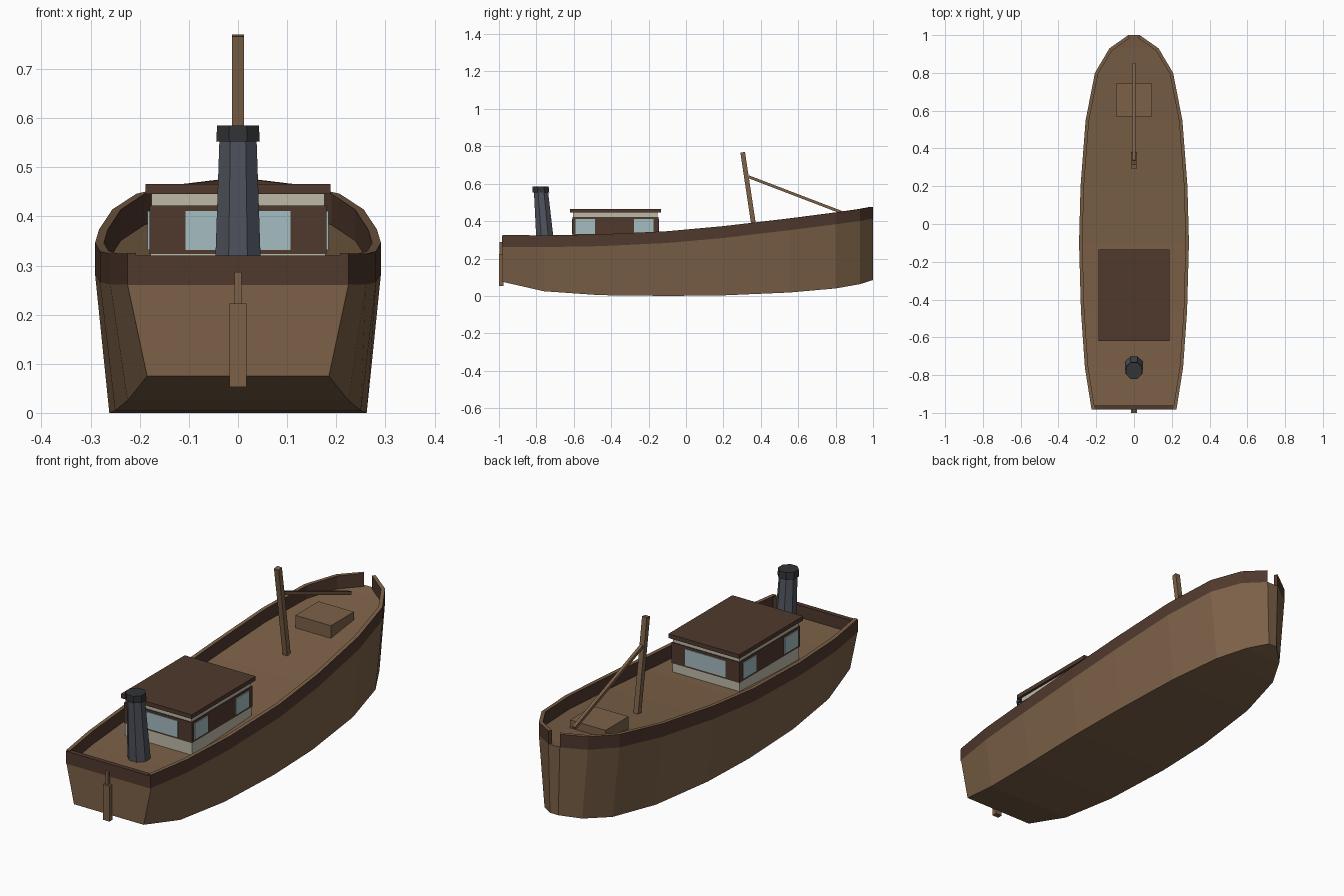
import bpy, bmesh, math
from mathutils import Vector

if "Cube" in bpy.data.objects:
    bpy.data.objects.remove(bpy.data.objects["Cube"])


def material(name, rgb):
    m = bpy.data.materials.new(name)
    lin = [((c / 255 + 0.055) / 1.055) ** 2.4 for c in rgb]
    m.diffuse_color = (*lin, 1)
    m.use_nodes = True
    m.node_tree.nodes["Principled BSDF"].inputs["Base Color"].default_value = m.diffuse_color
    return m


WOOD = material("brown wood", (124, 97, 72))
DARK = material("dark brown wood", (80, 57, 45))
CREAM = material("cream paint", (190, 186, 168))
GLASS = material("pale blue glass", (165, 188, 192))
SLATE = material("slate grey", (80, 84, 94))
BLACK = material("charcoal", (50, 51, 54))


def finish(name, bm, *mats):
    bmesh.ops.recalc_face_normals(bm, faces=bm.faces)
    me = bpy.data.meshes.new(name)
    bm.to_mesh(me)
    bm.free()
    for m in mats:
        me.materials.append(m)
    ob = bpy.data.objects.new(name, me)
    bpy.context.collection.objects.link(ob)
    return ob


def loft(bm, rings):
    """Skin a run of closed rings and cap both ends."""
    vs = [[bm.verts.new(p) for p in r] for r in rings]
    n = len(vs[0])
    for a, b in zip(vs, vs[1:]):
        for i in range(n):
            j = (i + 1) % n
            bm.faces.new((a[i], a[j], b[j], b[i]))
    bm.faces.new(vs[0])
    bm.faces.new(vs[-1])


def box(name, mat, x, y, z):
    bm = bmesh.new()
    loft(bm, [[(x[0], y[0], h), (x[1], y[0], h), (x[1], y[1], h), (x[0], y[1], h)] for h in z])
    return finish(name, bm, mat)


def beam(name, mat, a, b, w):
    """Square bar between two points in the centre plane."""
    a, b = Vector(a), Vector(b)
    side = Vector((w / 2, 0, 0))
    up = (b - a).normalized().cross(Vector((1, 0, 0))) * w / 2
    bm = bmesh.new()
    loft(bm, [[p + side + up, p - side + up, p - side - up, p + side - up] for p in (a, b)])
    return finish(name, bm, mat)


def tube(name, mat, sections, sides=8):
    """Leaning faceted tube from (y, z, radius) sections."""
    bm = bmesh.new()
    angles = [(i + 0.5) * math.tau / sides for i in range(sides)]
    loft(bm, [[(r * math.cos(t), y + r * math.sin(t), z) for t in angles] for y, z, r in sections])
    return finish(name, bm, mat)


# Hull stations: y, half width at deck, half width at bottom, bottom z, rail z
ST = [(-0.98, 0.225, 0.185, 0.075, 0.325), (-0.76, 0.26, 0.225, 0.025, 0.324),
      (-0.46, 0.281, 0.25, 0.004, 0.329), (-0.10, 0.291, 0.262, 0.0, 0.346),
      (0.20, 0.283, 0.255, 0.003, 0.373), (0.55, 0.256, 0.225, 0.018, 0.414),
      (0.80, 0.207, 0.17, 0.04, 0.446), (0.93, 0.13, 0.10, 0.063, 0.464),
      (1.0, 0.03, 0.022, 0.085, 0.476)]
RAIL = 0.063

# Flat-bottomed hull with deck
bm = bmesh.new()
loft(bm, [[(-w, y, t - RAIL), (w, y, t - RAIL), (b, y, z), (-b, y, z)] for y, w, b, z, t in ST])
finish("hull", bm, WOOD)

# Bulwark on both sides, open at the bow, with a lighter cap
bm = bmesh.new()
rings = []
for i, (y, w, b, z, t) in enumerate(ST):
    p, q = ST[max(i - 1, 0)], ST[min(i + 1, len(ST) - 1)]
    d = Vector((q[1] - p[1], q[0] - p[0])).normalized()
    xi, yi = w - d.y * 0.018, y + d.x * 0.018
    if i == 0:
        yi = y
    if i == len(ST) - 1:
        xi = 0.022
    rings.append([(w, y, t - RAIL), (w, y, t), (xi, yi, t), (xi, yi, t - RAIL)])
loft(bm, rings)
bulwark = finish("bulwark", bm, DARK, WOOD)
for f in bulwark.data.polygons:
    f.material_index = int(f.normal.z > 0.7)
bulwark.modifiers.new("mirror", 'MIRROR').use_mirror_merge = False

# Stern board and rudder
box("stern_board", DARK, (-0.224, 0.224), (-0.983, -0.96), (0.26, 0.32))
box("rudder_blade", WOOD, (-0.017, 0.017), (-1.0, -0.975), (0.053, 0.223))
box("rudder_post", WOOD, (-0.007, 0.007), (-0.996, -0.975), (0.223, 0.287))

# Cabin
box("cabin_base", CREAM, (-0.178, 0.178), (-0.604, -0.151), (0.255, 0.323))
box("cabin_wall", DARK, (-0.18, 0.18), (-0.607, -0.148), (0.323, 0.422))
box("cabin_trim", CREAM, (-0.176, 0.176), (-0.603, -0.153), (0.422, 0.446))
box("cabin_roof", DARK, (-0.188, 0.188), (-0.62, -0.135), (0.446, 0.466))

# Windows as thin plates
for name, y in (("rear", -0.61), ("forward", -0.151)):
    box(name + "_window", GLASS, (-0.107, 0.107), (y, y + 0.006), (0.332, 0.411))
for s, side in ((-1, "left"), (1, "right")):
    for k, y in enumerate((-0.59, -0.277)):
        box(f"{side}_window_{k + 1}", GLASS, sorted((s * 0.177, s * 0.184)), (y, y + 0.103), (0.332, 0.411))

# Funnel
tube("funnel", SLATE, [(-0.75, 0.255, 0.052), (-0.775, 0.555, 0.041)])
tube("funnel_cap", BLACK, [(-0.775, 0.552, 0.048), (-0.777, 0.585, 0.046)])

# Mast, boom and deck hatch
beam("mast", WOOD, (0, 0.372, 0.31), (0, 0.303, 0.768), 0.025)
beam("boom", WOOD, (0, 0.335, 0.637), (0, 0.85, 0.44), 0.015)
box("deck_hatch", WOOD, (-0.094, 0.094), (0.57, 0.745), (0.34, 0.414))
